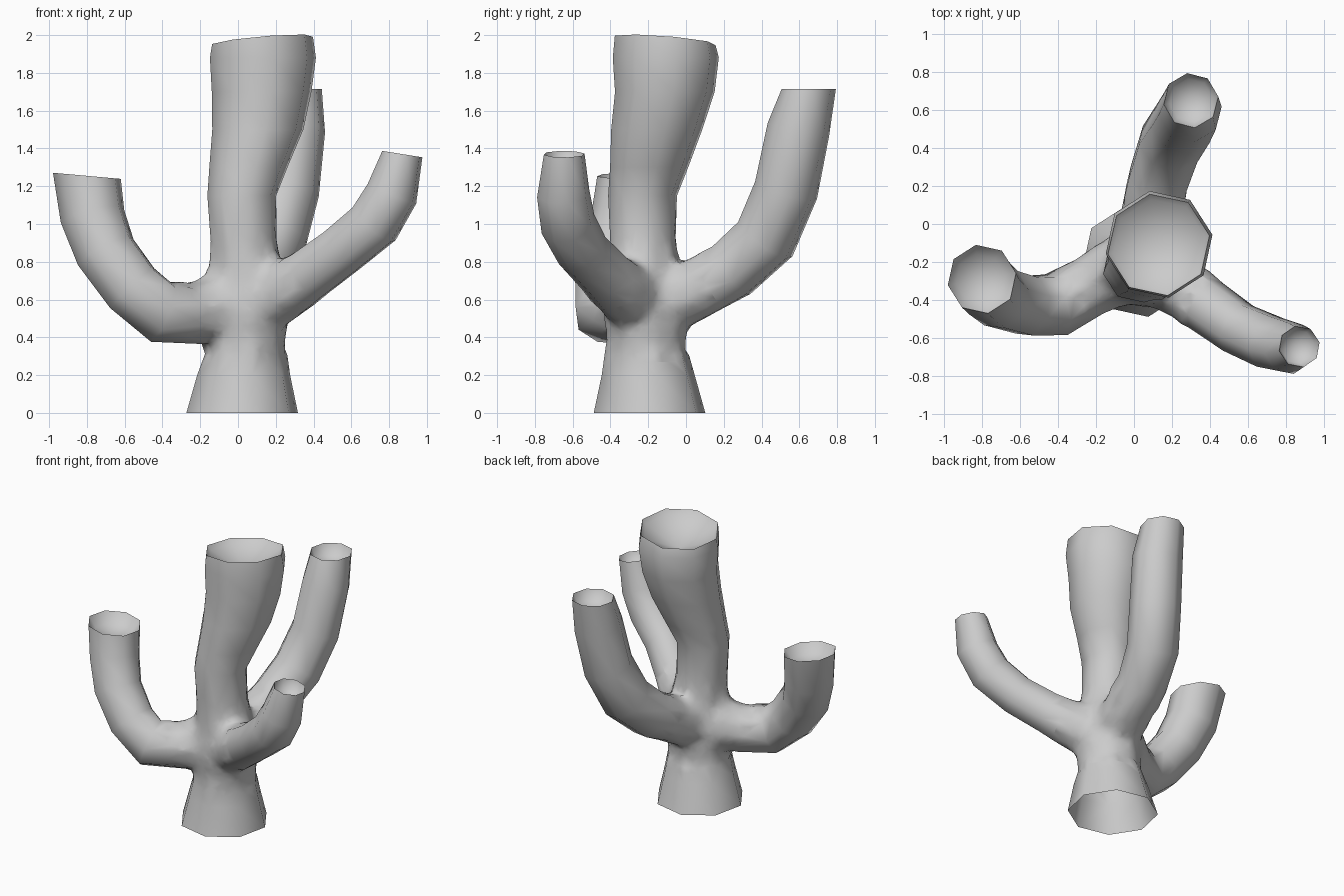
import bpy, bmesh, math
from mathutils import Vector

if "Cube" in bpy.data.objects:
    bpy.data.objects.remove(bpy.data.objects["Cube"])

SIDES = 8


def tube(name, path, tip_normal, inset, recess, dish, phase):
    """Octagonal tube through (x, y, z, radius) points listed tip first, with a sunken tip."""
    pts = [Vector(p[:3]) for p in path]
    bm = bmesh.new()
    n = Vector(tip_normal).normalized()
    side = Vector((math.cos(phase), math.sin(phase), 0))
    side = (side - n * side.dot(n)).normalized()

    def ring(c, r, nrm, s):
        t = nrm.cross(s)
        return [bm.verts.new(c + r * (math.cos(a) * s + math.sin(a) * t))
                for a in (2 * math.pi * i / SIDES for i in range(SIDES))]

    # sunken tip: dished floor and sloping inner wall
    centre = bm.verts.new(pts[0] - n * (recess + dish))
    rings = [ring(pts[0] - n * recess, path[0][3] - inset, n, side)]
    # outer wall
    prev = n
    for i, p in enumerate(pts):
        if i == 0:
            d = n
        elif name == "trunk":
            d = Vector((0, 0, 1))
        elif i == len(pts) - 1:
            d = (pts[i - 1] - p).normalized()
        else:
            d = ((pts[i - 1] - p).normalized() + (p - pts[i + 1]).normalized()).normalized()
        side = prev.rotation_difference(d) @ side
        prev = d
        rings.append(ring(p, path[i][3], d, side))
    for a, b in zip(rings, rings[1:]):
        for i in range(SIDES):
            j = (i + 1) % SIDES
            bm.faces.new((a[i], a[j], b[j], b[i]))
    for i in range(SIDES):
        bm.faces.new((centre, rings[0][i], rings[0][(i + 1) % SIDES]))
    bm.faces.new(rings[-1])
    bmesh.ops.recalc_face_normals(bm, faces=bm.faces)
    me = bpy.data.meshes.new(name)
    bm.to_mesh(me)
    bm.free()
    ob = bpy.data.objects.new(name, me)
    bpy.context.collection.objects.link(ob)
    return ob


# Trunk with flared foot and wide dished top
trunk = tube("trunk", [
    (.13, -.11, 1.972, .272), (.132, -.107, 1.88, .285), (.125, -.112, 1.7, .268),
    (.105, -.155, 1.5, .245), (.055, -.195, 1.3, .21), (.02, -.23, 1.15, .185),
    (.03, -.23, .9, .182), (.05, -.22, .72, .205), (.05, -.22, .55, .23),
    (.043, -.21, .42, .228), (.04, -.21, .34, .22), (.03, -.2, .2, .25), (.022, -.193, 0, .3)],
    (-.085, .08, 1), .025, .03, .12, math.radians(10))

# Three curved arms
arms = [
    tube("left_arm", [
        (-.8, -.29, 1.255, .183), (-.77, -.33, 1.04, .175), (-.70, -.39, .85, .168),
        (-.56, -.43, .66, .165), (-.41, -.425, .535, .172), (-.22, -.32, .53, .167),
        (-.1, -.25, .56, .19), (.03, -.21, .57, .18)],
        (.09, 0, 1), .05, .07, .02, math.radians(10)),
    tube("right_arm", [
        (.87, -.645, 1.37, .11), (.815, -.65, 1.16, .142), (.72, -.625, 1.0, .148),
        (.55, -.55, .86, .143), (.38, -.43, .735, .148), (.22, -.32, .63, .172),
        (.05, -.22, .56, .17)],
        (.16, 0, 1), .02, .07, .02, math.radians(12)),
    tube("back_arm", [
        (.3, .65, 1.715, .145), (.295, .595, 1.5, .168), (.26, .53, 1.18, .172),
        (.19, .42, .92, .174), (.13, .24, .755, .168), (.09, .03, .64, .178),
        (.05, -.18, .57, .17)],
        (0, 0, 1), .03, .07, .02, math.radians(8)),
]

# Fuse arms into the trunk
bpy.context.view_layer.objects.active = trunk
trunk.select_set(True)
for arm in arms:
    mod = trunk.modifiers.new("fuse", "BOOLEAN")
    mod.operation = "UNION"
    mod.solver = "EXACT"
    mod.object = arm
    bpy.ops.object.modifier_apply(modifier=mod.name)
    bpy.data.objects.remove(arm)

# Open the foot and soften the crotch where the arms meet
bm = bmesh.new()
bm.from_mesh(trunk.data)
bmesh.ops.remove_doubles(bm, verts=bm.verts, dist=.004)
bmesh.ops.delete(bm, geom=[f for f in bm.faces if f.calc_center_median().z < .001],
                 context="FACES_ONLY")
hub = Vector((.04, -.2, .62))
near = [f for f in bm.faces if (f.calc_center_median() - hub).length < .42]
bmesh.ops.triangulate(bm, faces=near)
for _ in range(2):
    long_edges = [e for e in bm.edges if e.calc_length() > .06
                  and ((e.verts[0].co + e.verts[1].co) / 2 - hub).length < .42]
    bmesh.ops.subdivide_edges(bm, edges=long_edges, cuts=1)
    bmesh.ops.triangulate(bm, faces=[f for f in bm.faces if len(f.verts) > 4])
soft = [v for v in bm.verts if (v.co - hub).length < .36]
for _ in range(6):
    bmesh.ops.smooth_vert(bm, verts=soft, factor=.5,
                          use_axis_x=True, use_axis_y=True, use_axis_z=True)
bm.to_mesh(trunk.data)
bm.free()

trunk.name = "branching_cactus"
bpy.ops.object.shade_smooth_by_angle(angle=math.radians(65))
